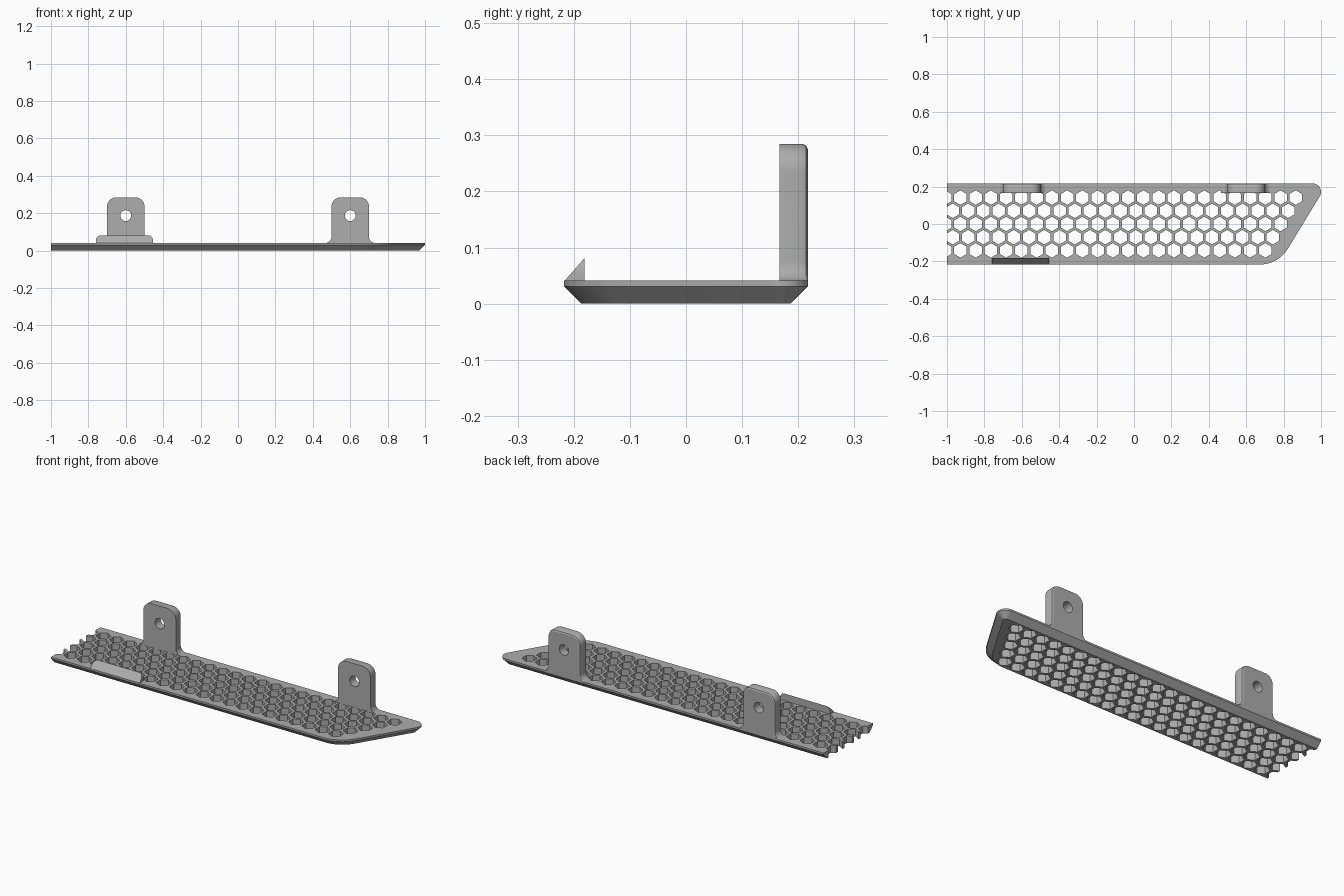
import bpy, bmesh, math

if "Cube" in bpy.data.objects:
    bpy.data.objects.remove(bpy.data.objects["Cube"])

grey = bpy.data.materials.new("plain grey")
grey.diffuse_color = (0.42, 0.42, 0.42, 1)
grey.use_nodes = True
grey.node_tree.nodes["Principled BSDF"].inputs["Base Color"].default_value = grey.diffuse_color


def arc(cx, cy, r, a0, a1, n=10):
    """Points on an arc, angles in degrees."""
    angles = [math.radians(a0 + (a1 - a0) * i / n) for i in range(n + 1)]
    return [(cx + r * math.cos(a), cy + r * math.sin(a)) for a in angles]


def loft(name, rings, merge=False):
    """Skin matching rings of points and cap both ends."""
    bm = bmesh.new()
    loops = [[bm.verts.new(p) for p in ring] for ring in rings]
    for a, b in zip(loops, loops[1:]):
        for i in range(len(a)):
            j = (i + 1) % len(a)
            bm.faces.new((a[i], a[j], b[j], b[i]))
    bm.faces.new(loops[0])
    bm.faces.new(loops[-1])
    if merge:
        bmesh.ops.remove_doubles(bm, verts=bm.verts, dist=1e-5)
    bmesh.ops.recalc_face_normals(bm, faces=bm.faces)
    me = bpy.data.meshes.new(name)
    bm.to_mesh(me)
    bm.free()
    me.materials.append(grey)
    ob = bpy.data.objects.new(name, me)
    bpy.context.collection.objects.link(ob)
    return ob


def cut(ob, cutter):
    mod = ob.modifiers.new("cut", 'BOOLEAN')
    mod.operation, mod.solver, mod.object = 'DIFFERENCE', 'EXACT', cutter
    bpy.context.view_layer.objects.active = ob
    bpy.ops.object.modifier_apply(modifier=mod.name)
    bpy.data.objects.remove(cutter, do_unlink=True)


def smooth(ob):
    bpy.ops.object.select_all(action='DESELECT')
    ob.select_set(True)
    bpy.context.view_layer.objects.active = ob
    bpy.ops.object.shade_smooth_by_angle(angle=math.radians(25))


# Plate with a chamfered underside, square at the left end
def plate_ring(inset, z):
    w = 0.217 - inset
    pts = [(-1, -w)] + arc(0.672, -0.04, 0.177 - inset, -90, -31)
    pts += arc(0.955, 0.172, 0.045 - inset, -31, 90) + [(-1, w)]
    return [(x, y, z) for x, y in pts]


plate = loft("grille_plate", [plate_ring(0.031, 0), plate_ring(0, 0.031), plate_ring(0, 0.041)])

# Hexagonal holes in five staggered rows
PITCH, FLAT = 0.0815, 0.067
bm = bmesh.new()
for row, last in enumerate((0.865, 0.8243, 0.7835, 0.7428, 0.702)):
    cx, cy = last, (2 - row) * PITCH * math.sqrt(3) / 2
    while cx > -1.03:
        hexa = arc(cx, cy, FLAT / math.sqrt(3), 30, 330, 5)
        low = [bm.verts.new((x, y, -0.05)) for x, y in hexa]
        top = [bm.verts.new((x, y, 0.1)) for x, y in hexa]
        bm.faces.new(low[::-1])
        bm.faces.new(top)
        for i in range(6):
            j = (i + 1) % 6
            bm.faces.new((low[i], low[j], top[j], top[i]))
        cx -= PITCH
me = bpy.data.meshes.new("hole_cutter")
bm.to_mesh(me)
bm.free()
hole_cutter = bpy.data.objects.new("hole_cutter", me)
bpy.context.collection.objects.link(hole_cutter)
hole_cutter.hide_render = True
cut(plate, hole_cutter)
smooth(plate)


# Upright mounting ears with flared feet, rounded back edge and a bolt hole
def ear_ring(cx, inset, y):
    w, top, r, f, z0 = 0.1 - inset, 0.285 - inset, 0.05 - inset, 0.035, 0.04
    half = arc(w + f, z0 + f, f, 270, 180, 6) + arc(w - r, top - r, r, 0, 90, 8)
    half = [(w + f, z0 - 0.002)] + half
    pts = half + [(-x, z) for x, z in reversed(half)]
    return [(cx + x, y, z) for x, z in pts]


for side, cx in (("left", -0.6), ("right", 0.6)):
    layers = ((0, 0.167), (0, 0.207), (0.003, 0.214), (0.009, 0.217))
    ear = loft(side + "_mounting_ear", [ear_ring(cx, i, y) for i, y in layers])
    bolt = arc(cx, 0.187, 0.029, 0, 348.75, 31)
    cutter = loft("bolt_cutter", [[(x, y, z) for x, z in bolt] for y in (0.1, 0.3)])
    cutter.hide_render = True
    cut(ear, cutter)
    smooth(ear)

# Wedge lip on the front edge, its slanted face facing forward
lip = [(-0.76, 0.04), (-0.455, 0.04)]
lip += arc(-0.48, 0.056, 0.025, 0, 90, 6) + arc(-0.735, 0.056, 0.025, 90, 180, 6)
front = [(x, -0.217 + (z - 0.04) * 0.036 / 0.041, z) for x, z in lip]
back = [(x, -0.181, z) for x, z in lip]
wedge = loft("front_lip", [front, back], merge=True)
smooth(wedge)
